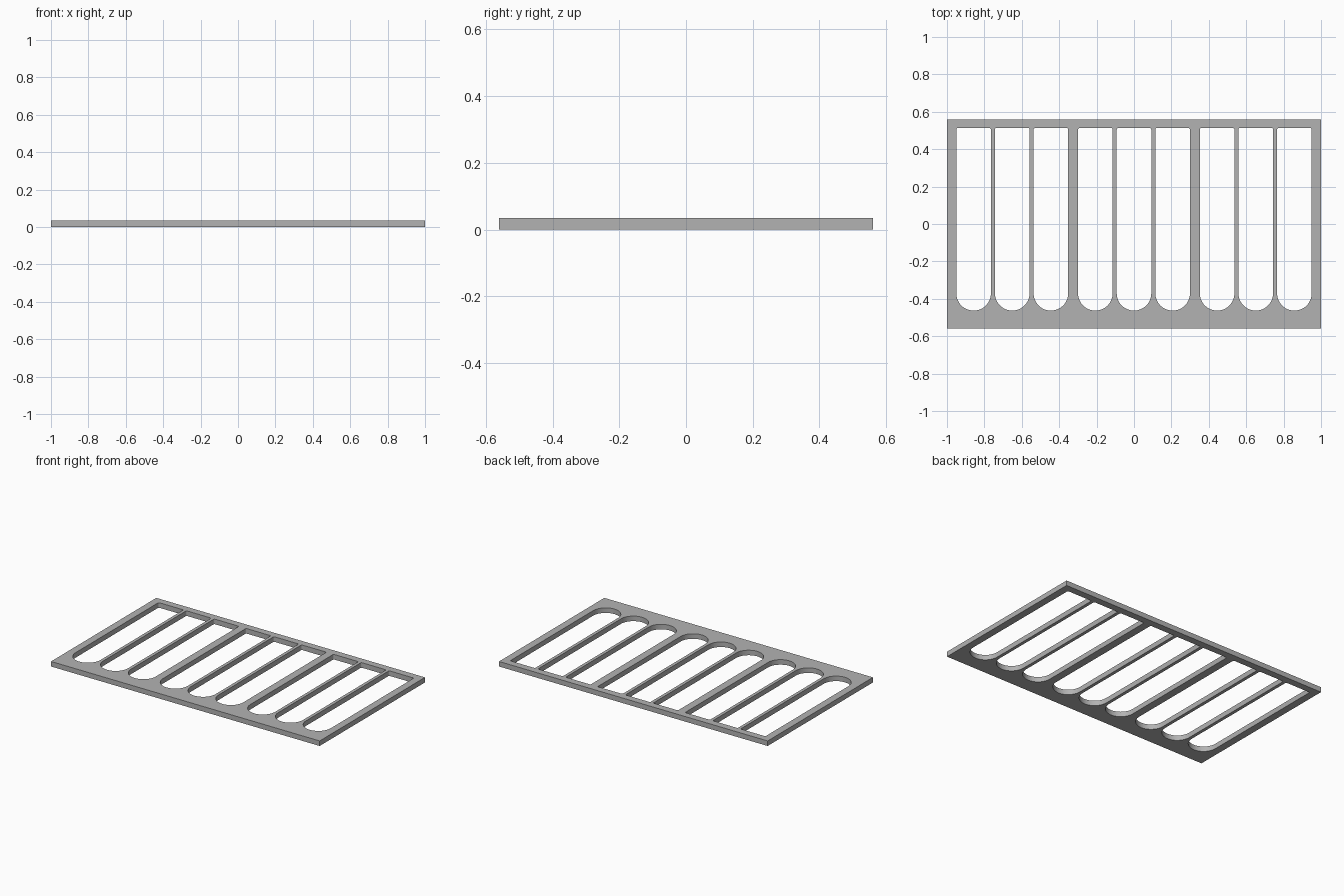
import bpy, bmesh, math

cube = bpy.data.objects.get("Cube")
if cube:
    bpy.data.objects.remove(cube, do_unlink=True)

THICK = 0.034
HALF_DEPTH = 0.56
SLOT_BACK, SLOT_FRONT = 0.513, -0.463
SLOT_R = 0.0925
PITCH = 0.2067
SEAM = 0.327
CORNER = 0.008

grey = bpy.data.materials.new("plain_grey")
grey.use_nodes = True
colour = (0.45, 0.45, 0.45, 1)
grey.diffuse_color = colour
grey.node_tree.nodes["Principled BSDF"].inputs["Base Color"].default_value = colour


def arc(cx, cy, r, start, end, steps):
    angles = [math.radians(start + (end - start) * i / steps) for i in range(steps + 1)]
    return [(cx + r * math.cos(a), cy + r * math.sin(a)) for a in angles]


def slot_outline(cx):
    """Slot with a round front end and nearly square back corners."""
    inner = SLOT_R - CORNER
    back = SLOT_BACK - CORNER
    return (arc(cx, SLOT_FRONT + SLOT_R, SLOT_R, 180, 360, 24)
            + arc(cx + inner, back, CORNER, 0, 90, 3)
            + arc(cx - inner, back, CORNER, 90, 180, 3))


def add_panel(name, x0, x1, slot_centre):
    bm = bmesh.new()
    border = [(x0, -HALF_DEPTH), (x1, -HALF_DEPTH), (x1, HALF_DEPTH), (x0, HALF_DEPTH)]
    loops = [border] + [slot_outline(slot_centre + i * PITCH) for i in (-1, 0, 1)]
    edges = []
    for loop in loops:
        verts = [bm.verts.new((x, y, 0)) for x, y in loop]
        edges += [bm.edges.new((verts[i - 1], verts[i])) for i in range(len(verts))]
    bmesh.ops.triangle_fill(bm, edges=edges, use_beauty=True, normal=(0, 0, 1))

    # Thicken the flat sheet
    result = bmesh.ops.extrude_face_region(bm, geom=bm.faces[:], use_keep_orig=True)
    top = [g for g in result["geom"] if isinstance(g, bmesh.types.BMVert)]
    bmesh.ops.translate(bm, verts=top, vec=(0, 0, THICK))
    bmesh.ops.recalc_face_normals(bm, faces=bm.faces[:])

    mesh = bpy.data.meshes.new(name)
    bm.to_mesh(mesh)
    bm.free()
    mesh.materials.append(grey)
    obj = bpy.data.objects.new(name, mesh)
    bpy.context.collection.objects.link(obj)
    return obj


# Three abutting slotted panels
panels = [
    add_panel("right_panel", -1, -SEAM, -0.651),
    add_panel("middle_panel", -SEAM, SEAM, 0),
    add_panel("left_panel", SEAM, 1, 0.651),
]

bpy.ops.object.select_all(action='DESELECT')
for panel in panels:
    panel.select_set(True)
bpy.context.view_layer.objects.active = panels[0]
bpy.ops.object.shade_smooth_by_angle(angle=math.radians(35))
